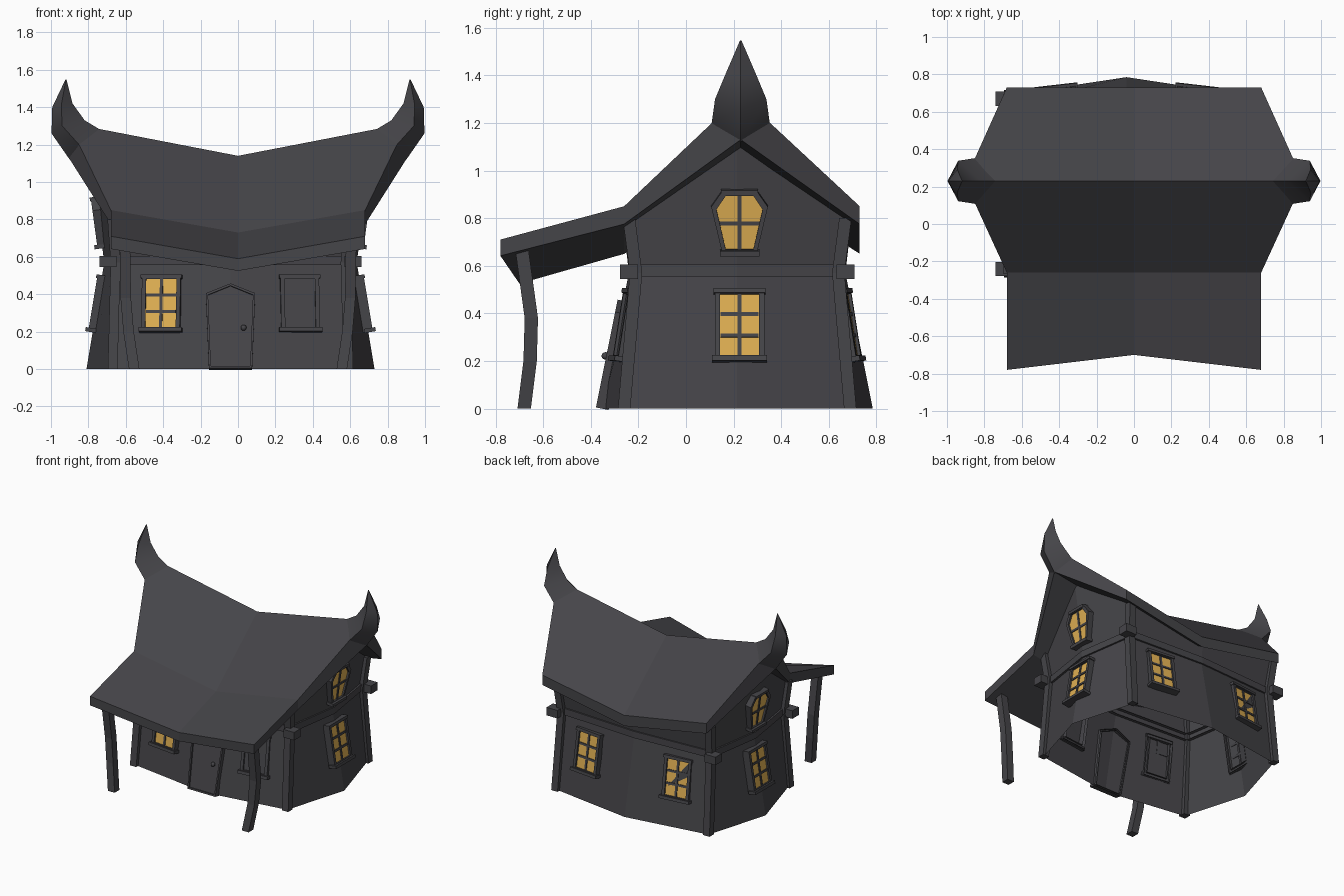
import bpy, bmesh, math
from mathutils import Matrix, Vector

if "Cube" in bpy.data.objects:
    bpy.data.objects.remove(bpy.data.objects["Cube"])


def material(name, rgb):
    m = bpy.data.materials.new(name)
    m.diffuse_color = (*rgb, 1)
    m.use_nodes = True
    m.node_tree.nodes["Principled BSDF"].inputs["Base Color"].default_value = m.diffuse_color
    return m


DARK = material("charcoal", (0.06, 0.059, 0.066))
GOLD = material("lit_gold", (0.74, 0.43, 0.085))
CX, CY = -0.04, 0.215          # centre of the house body


def finish(name, bm, mat, matrix=None, fix=True, smooth=None):
    if fix:
        bmesh.ops.recalc_face_normals(bm, faces=bm.faces)
    me = bpy.data.meshes.new(name)
    bm.to_mesh(me)
    bm.free()
    me.materials.append(mat)
    ob = bpy.data.objects.new(name, me)
    bpy.context.collection.objects.link(ob)
    if matrix:
        ob.matrix_world = matrix
    if smooth:
        bpy.ops.object.select_all(action='DESELECT')
        ob.select_set(True)
        bpy.context.view_layer.objects.active = ob
        bpy.ops.object.shade_smooth_by_angle(angle=math.radians(smooth))
    return ob


def loft(bm, rings, caps=True):
    """Skin closed rings of equal point count."""
    vs = [[bm.verts.new(p) for p in r] for r in rings]
    n = len(vs[0])
    for a, b in zip(vs, vs[1:]):
        for i in range(n):
            j = (i + 1) % n
            bm.faces.new((a[i], a[j], b[j], b[i]))
    if caps:
        bm.faces.new(vs[0][::-1])
        bm.faces.new(vs[-1])
    return vs


def box(bm, lo, hi):
    loft(bm, [[(lo[0], lo[1], z), (hi[0], lo[1], z), (hi[0], hi[1], z), (lo[0], hi[1], z)]
              for z in (lo[2], hi[2])])


def square(x, y, z, r):
    return [(x - r, y - r, z), (x + r, y - r, z), (x + r, y + r, z), (x - r, y + r, z)]


def place(loc, yaw, tilt):
    return (Matrix.Translation(loc) @ Matrix.Rotation(math.radians(yaw), 4, 'Z')
            @ Matrix.Rotation(math.radians(tilt), 4, 'X'))


# --- body: eight-sided shell, pinched at the floor beam, gabled on both sides
def plan(hx, hy, bx, by, zc, zs, zf):
    return [(CX - hx, CY - hy, zc), (CX, CY - by, zf), (CX + hx, CY - hy, zc), (CX + bx, CY, zs),
            (CX + hx, CY + hy, zc), (CX, CY + by, zf), (CX - hx, CY + hy, zc), (CX - bx, CY, zs)]


bm = bmesh.new()
loft(bm, [plan(.63, .475, .77, .57, 0, 0, 0),
          plan(.61, .42, .675, .455, .57, .57, .57),
          plan(.63, .46, .76, .47, .82, 1.2, .70)], caps=False)
finish("walls", bm, DARK)

# --- floor beam running round the house
bm = bmesh.new()
o = .015
band = [plan(.61 + d, .42 + d, .675 + d, .455 + d, z, z, z)
        for d, z in ((-.02, .555), (o, .555), (o, .605), (-.02, .605))]
loft(bm, band, caps=False)
finish("floor_beam", bm, DARK)

# --- corner posts and projecting beam ends
for sx in (-1, 1):
    for sy in (-1, 1):
        bm = bmesh.new()
        loft(bm, [square(CX + sx * hx, CY + sy * hy, z, .026)
                  for hx, hy, z in ((.63, .475, 0), (.615, .425, .57), (.632, .455, .80))])
        finish("corner_post", bm, DARK)
        bm = bmesh.new()
        x, y = CX + sx * .655, CY + sy * .455
        box(bm, (x - .045, y - .038, .545), (x + .045, y + .038, .605))
        finish("beam_end", bm, DARK)


# --- roof: sagging profile (y, z, thickness) at the middle and the ends
def roof_section(x_eave, x_ridge, pts):
    xs = [x_eave, x_eave, x_ridge, x_eave]
    top = [(x, y, z) for x, (y, z, t) in zip(xs, pts)]
    low = [(x, y, z - t) for x, (y, z, t) in zip(xs, pts)]
    return top + low[::-1]


MID = [(-.70, .59, .065), (-.26, .73, .08), (.23, 1.14, .16), (.73, .73, .08)]
END = [(-.78, .71, .068), (-.26, .85, .075), (.23, 1.315, .185), (.73, .85, .075)]
bm = bmesh.new()
rings = [roof_section(-.68, -.905, END), roof_section(0, 0, MID), roof_section(.68, .905, END)]
vs = loft(bm, rings, caps=False)
for r in (vs[0], vs[-1]):
    for i in range(3):
        bm.faces.new((r[i], r[i + 1], r[6 - i], r[7 - i]))
finish("roof", bm, DARK)

# --- curled horns at the ridge ends: (top x,z) (side x,half width,z) (outer x,z)
HORN = [((.74, 1.282), (.85, .122, 1.2), (.90, 1.12)),
        ((.82, 1.33), (.94, .108, 1.30), (.997, 1.26)),
        ((.885, 1.42), (.945, .062, 1.41), (.993, 1.40)),
        ((.917, 1.547), (.92, .003, 1.547), (.923, 1.547))]
for s in (-1, 1):
    bm = bmesh.new()
    loft(bm, [[(s * t[0], .23, t[1]), (s * m[0], .23 - m[1], m[2]),
               (s * e[0], .23, e[1]), (s * m[0], .23 + m[1], m[2])] for t, m, e in HORN])
    finish("ridge_horn", bm, DARK, smooth=40)

# --- bent porch posts
for s in (-1, 1):
    bm = bmesh.new()
    loft(bm, [square(s * x, y, z, .028) for x, y, z in
              ((.555, -.68, 0), (.585, -.655, .2), (.60, -.65, .38), (.605, -.69, .67))])
    finish("porch_post", bm, DARK)


# --- windows and door: framed outline in local (across, up), facing -y
def framed(name, outline, matrix, pane, width=.022, bars_h=(), bar_v=True, sill=True):
    us, ws = [p[0] for p in outline], [p[1] for p in outline]
    hu, hw = max(us), (max(ws) - min(ws)) / 2
    cw = (max(ws) + min(ws)) / 2
    outer = [(u * (1 + width / hu), cw + (w - cw) * (1 + width / hw)) for u, w in outline]
    bm = bmesh.new()
    ring = [[(u, y, w) for u, w in pts] for pts, y in
            ((outer, .03), (outer, -.024), (outline, -.024), (outline, .03))]
    loft(bm, ring, caps=False)
    lo, hi = min(ws), max(ws)
    if bar_v:
        box(bm, (-.008, -.017, lo), (.008, .01, hi))
    for h in bars_h:
        box(bm, (-hu + .002, -.017, h - .008), (hu - .002, .01, h + .008))
    if sill:
        wl = max(u for u, w in outer if w < lo)
        wt = max(u for u, w in outer if w > hi)
        box(bm, (-wl - .012, -.04, lo - .026), (wl + .012, .02, lo - .004))
        box(bm, (-wt - .006, -.03, hi + .004), (wt + .006, .02, hi + .024))
    finish(name + "_frame", bm, DARK, matrix)
    bm = bmesh.new()
    bm.faces.new([bm.verts.new((u, -.011, w)) for u, w in outline])
    finish(name + "_pane", bm, pane, matrix, fix=False)


RECT = [(-.082, -.13), (.082, -.13), (.082, .13), (-.082, .13)]
for s in (-1, 1):
    shut = s == 1                                   # the right front window is dark
    framed("front_window", RECT, place((CX + s * .37, CY - .466, .35), s * 6.5, -9),
           DARK if shut else GOLD, bars_h=() if shut else (-.045, .045), bar_v=not shut)
    framed("back_window", RECT, place((CX + s * .37, CY + .466, .35), 180 - s * 6.5, -9),
           GOLD, bars_h=(-.045, .045))
    framed("side_window", RECT, place((CX + s * .712, CY + .01, .35), s * 90, -9.5),
           GOLD, bars_h=(-.045, .045))
    gable = [(-.058, -.11), (.058, -.11), (.097, .06), (.058, .118), (-.058, .118), (-.097, .06)]
    framed("gable_window", gable, place((CX + s * .705, CY + .01, .78), s * 90, 7.7),
           GOLD, bars_h=(0,))

DOOR_AT = place((CX, CY - .57, 0), 0, -11.4)
framed("door", [(-.105, .012), (.105, .012), (.12, .40), (0, .45), (-.12, .40)], DOOR_AT, DARK,
       width=.012, bar_v=False, sill=False)
bm = bmesh.new()
bmesh.ops.create_uvsphere(bm, u_segments=10, v_segments=6, radius=.016,
                          matrix=Matrix.Translation((.07, -.028, .22)))
finish("door_knob", bm, DARK, DOOR_AT, smooth=60)
